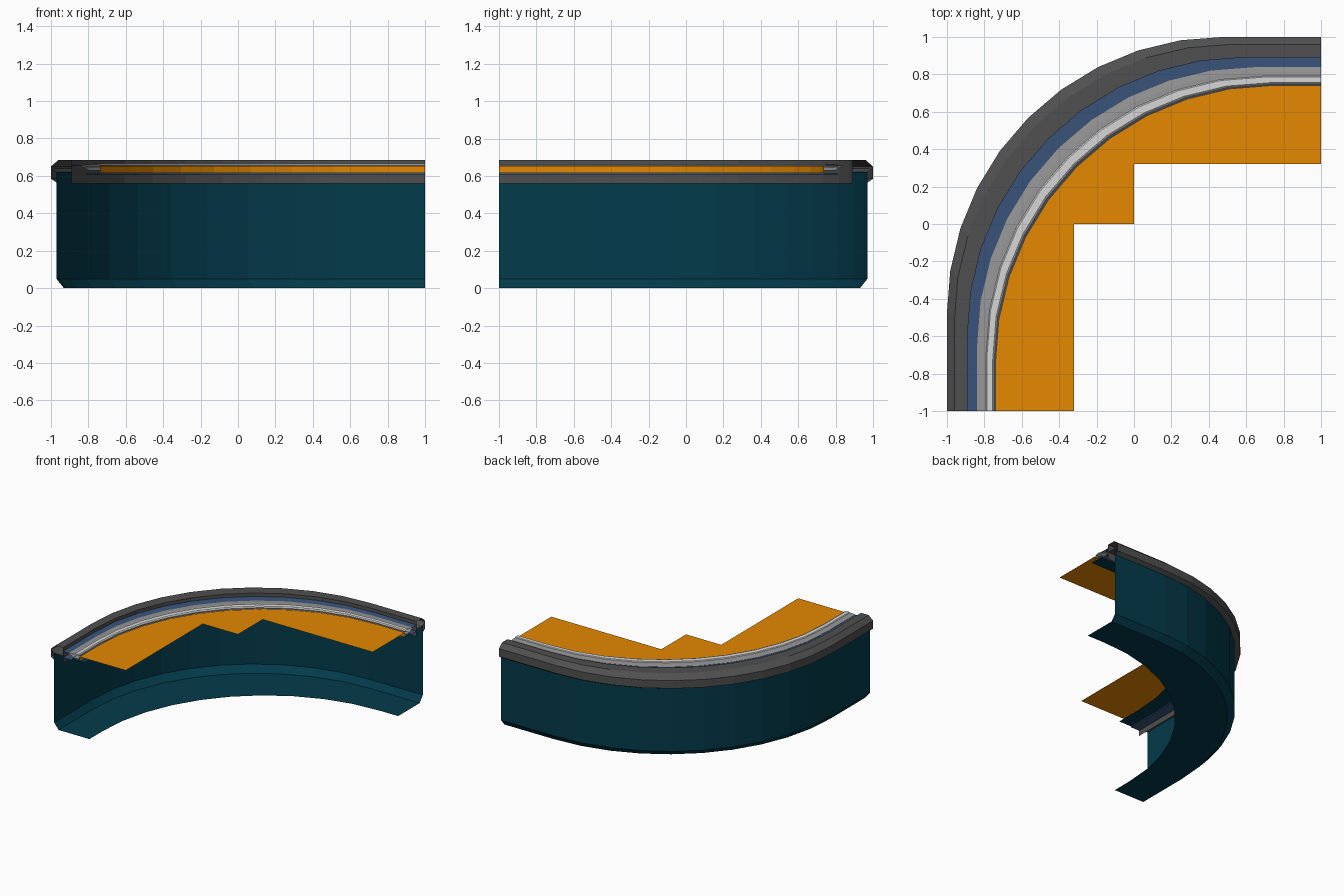
import bpy
import bmesh
from math import sin, cos, radians

cube = bpy.data.objects.get("Cube")
if cube:
    bpy.data.objects.remove(cube, do_unlink=True)


def material(name, rgb):
    m = bpy.data.materials.new(name)
    m.use_nodes = True
    colour = (*rgb, 1.0)
    m.diffuse_color = colour
    m.node_tree.nodes["Principled BSDF"].inputs["Base Color"].default_value = colour
    return m


TEAL = material("dark teal", (0.001, 0.043, 0.07))
CHARCOAL = material("charcoal", (0.08, 0.08, 0.08))
BLUE = material("slate blue", (0.043, 0.09, 0.2))
GREY = material("mid grey", (0.31, 0.31, 0.31))
LIGHT = material("light grey", (0.67, 0.67, 0.67))
ORANGE = material("orange", (0.78, 0.25, 0.0))

RADIUS = 1.48
STEPS = 10


def corner_path(x):
    """Quarter bend with straight ends, starting at the given x on the front edge."""
    c = RADIUS + x
    path = [(x, -1)]
    for i in range(STEPS + 1):
        a = radians(90 * i / STEPS)
        path.append((c - RADIUS * cos(a), -c + RADIUS * sin(a)))
    path.append((1, -x))
    return path


def make_object(name, bm, mat):
    mesh = bpy.data.meshes.new(name)
    bm.to_mesh(mesh)
    bm.free()
    mesh.materials.append(mat)
    obj = bpy.data.objects.new(name, mesh)
    bpy.context.collection.objects.link(obj)


def sweep(name, profile, mat):
    """Carry an open profile of (x, z) points round the bend."""
    bm = bmesh.new()
    rows = [[bm.verts.new((px, py, z)) for px, py in corner_path(x)]
            for x, z in profile]
    for low, high in zip(rows, rows[1:]):
        for i in range(len(low) - 1):
            bm.faces.new((low[i], high[i], high[i + 1], low[i + 1]))
    make_object(name, bm, mat)


# Outer wall with chamfered foot and floor strip
sweep("outer_wall", [(-0.65, 0), (-0.93, 0), (-0.97, 0.05), (-0.97, 0.62)], TEAL)

# Hollow top rail with a shelf resting on the wall
sweep("top_rail", [(-0.97, 0.565), (-1, 0.585), (-1, 0.65), (-0.96, 0.685),
                   (-0.89, 0.685), (-0.89, 0.56)], CHARCOAL)
sweep("rail_shelf", [(-1, 0.64), (-0.97, 0.62), (-0.89, 0.62)], CHARCOAL)

# Inlay between the rail and the trim, with its lower lip
sweep("inlay", [(-0.89, 0.657), (-0.838, 0.655)], BLUE)
sweep("inlay_lip", [(-0.89, 0.605), (-0.81, 0.605), (-0.81, 0.615)], BLUE)
sweep("under_strip", [(-0.81, 0.613), (-0.695, 0.613)], TEAL)

# Trim bands beside the deck
sweep("trim_bracket", [(-0.8, 0.63), (-0.82, 0.645), (-0.838, 0.65), (-0.838, 0.657),
                       (-0.81, 0.66), (-0.79, 0.66)], GREY)
sweep("trim_band", [(-0.79, 0.66), (-0.785, 0.665), (-0.755, 0.665),
                    (-0.75, 0.66)], LIGHT)
sweep("trim_underside", [(-0.8, 0.63), (-0.745, 0.63)], GREY)
sweep("trim_seam", [(-0.75, 0.66), (-0.738, 0.655)], CHARCOAL)

# Deck with a turned-down outer edge and a stepped inner corner
DECK_Z = 0.652
sweep("deck_edge", [(-0.738, 0.615), (-0.738, DECK_Z)], ORANGE)
bm = bmesh.new()
half = STEPS // 2
corners = [bm.verts.new((x, y, DECK_Z)) for x, y in
           [(-0.32, -1), (-0.32, 0), (0, 0), (0, 0.32), (1, 0.32)]]
start, left_step, middle, right_step, end = corners
inner = [start] + [left_step] * half + [middle] + [right_step] * half + [end]
outer = [bm.verts.new((x, y, DECK_Z)) for x, y in corner_path(-0.738)]
for i in range(len(outer) - 1):
    ring = (outer[i], inner[i], inner[i + 1], outer[i + 1])
    bm.faces.new(list(dict.fromkeys(ring)))
make_object("deck", bm, ORANGE)
